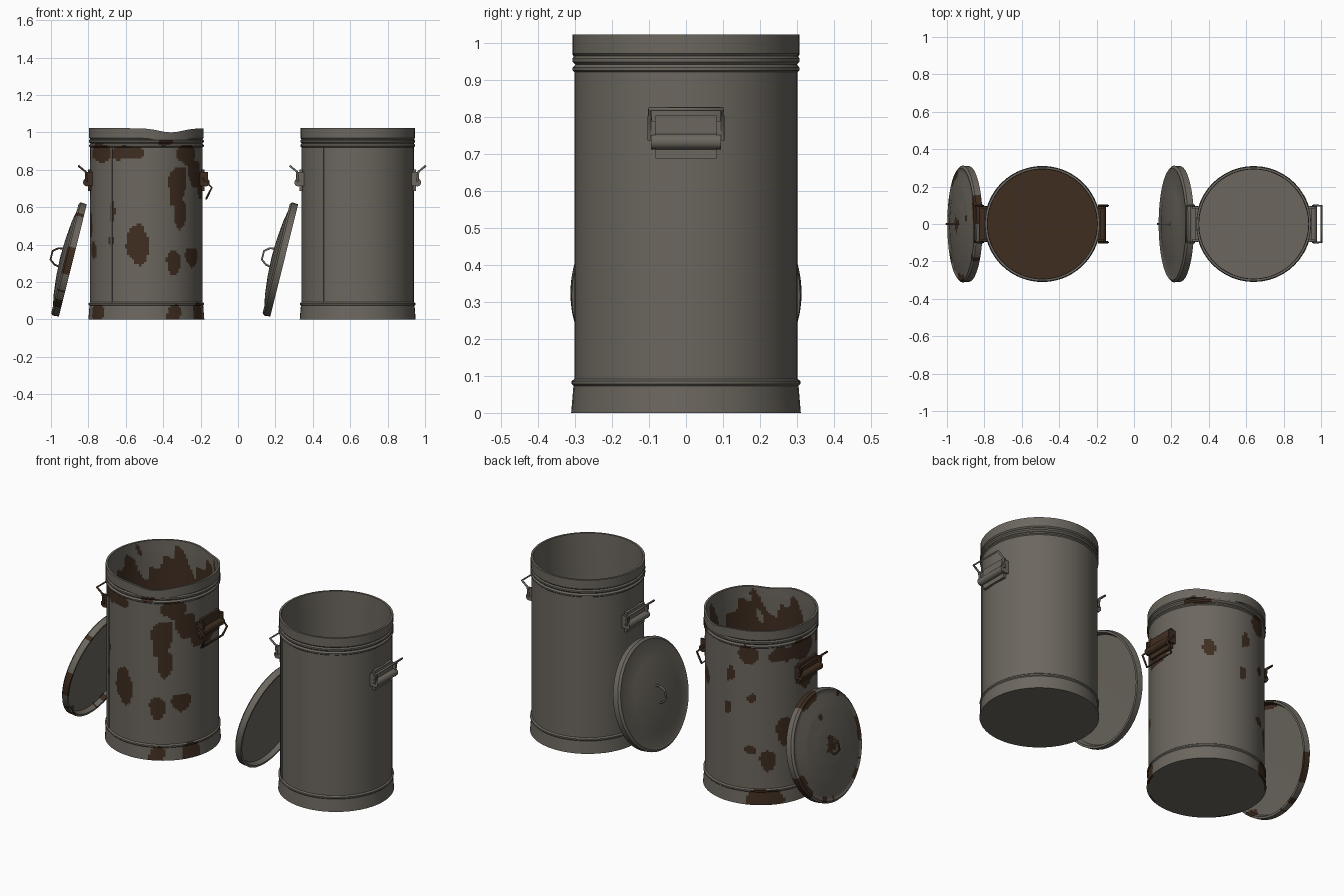
import bpy, bmesh, math
from mathutils import Matrix, Vector

cube = bpy.data.objects.get("Cube")
if cube:
    bpy.data.objects.remove(cube)


def material(name, rgb):
    m = bpy.data.materials.new(name)
    m.use_nodes = True
    m.diffuse_color = (*rgb, 1)
    bsdf = next(n for n in m.node_tree.nodes if n.type == 'BSDF_PRINCIPLED')
    bsdf.inputs["Base Color"].default_value = (*rgb, 1)
    return m


STEEL = material("weathered steel", (0.15, 0.136, 0.114))
RUST = material("dark rust", (0.05, 0.027, 0.015))


def finish(name, bm, mats, matrix, angle=35):
    bmesh.ops.recalc_face_normals(bm, faces=bm.faces)
    me = bpy.data.meshes.new(name)
    bm.to_mesh(me)
    bm.free()
    for m in mats:
        me.materials.append(m)
    ob = bpy.data.objects.new(name, me)
    bpy.context.collection.objects.link(ob)
    ob.matrix_world = matrix
    bpy.ops.object.select_all(action='DESELECT')
    ob.select_set(True)
    bpy.context.view_layer.objects.active = ob
    bpy.ops.object.shade_smooth_by_angle(angle=math.radians(angle))
    return ob


def lathe(name, profile, matrix, sides=48, step=1.0, rule=None, bend=None):
    """Spin a profile of (radius, height) pairs, splitting long spans by step."""
    pts = [profile[0]]
    for (r0, z0), (r1, z1) in zip(profile, profile[1:]):
        n = max(1, math.ceil(math.hypot(r1 - r0, z1 - z0) / step))
        pts += [(r0 + (r1 - r0) * i / n, z0 + (z1 - z0) * i / n) for i in range(1, n + 1)]
    bm = bmesh.new()
    rings = []
    for r, z in pts:
        angles = [math.tau * i / sides for i in range(sides)]
        rings.append([bm.verts.new((r * math.cos(a), r * math.sin(a), z)) for a in angles])
    for lo, hi in zip(rings, rings[1:]):
        for i in range(sides):
            j = (i + 1) % sides
            bm.faces.new((lo[i], lo[j], hi[j], hi[i]))
    bmesh.ops.remove_doubles(bm, verts=bm.verts, dist=1e-5)
    if rule:
        for f in bm.faces:
            f.material_index = int(rule(f.calc_center_median()))
    if bend:
        for v in bm.verts:
            v.co.z += bend(v.co)
    return finish(name, bm, [STEEL, RUST], matrix)


def wire(name, points, radius, mat, matrix):
    """Bent rod through the points."""
    cu = bpy.data.curves.new(name, 'CURVE')
    cu.dimensions = '3D'
    cu.bevel_depth = radius
    cu.bevel_resolution = 1
    cu.use_fill_caps = True
    sp = cu.splines.new('POLY')
    sp.points.add(len(points) - 1)
    for p, co in zip(sp.points, points):
        p.co = (*co, 1)
    cu.materials.append(mat)
    ob = bpy.data.objects.new(name, cu)
    bpy.context.collection.objects.link(ob)
    ob.matrix_world = matrix
    bpy.ops.object.select_all(action='DESELECT')
    ob.select_set(True)
    bpy.context.view_layer.objects.active = ob
    bpy.ops.object.convert(target='MESH')


def box(name, center, size, mat, matrix):
    bm = bmesh.new()
    bmesh.ops.create_cube(bm, size=1, matrix=Matrix.Translation(center) @ Matrix.Diagonal((*size, 1)))
    finish(name, bm, [mat], matrix)


# Rust patches on the shell: degrees round from the front, height, half width, half height
PATCHES = [
    (-55, .89, 20, .045), (-25, .89, 20, .04), (-37, .57, 3, .05), (-8, .41, 12, .1),
    (-39, .42, 4, .03), (-70, .37, 7, .04), (35, .72, 12, .12), (38, .57, 8, .08),
    (45, .88, 14, .05), (60, .78, 12, .07), (28, .30, 8, .07), (56, .34, 11, .055),
    (30, .03, 9, .06), (-60, .03, 12, .05), (85, .72, 20, .08), (65, .03, 10, .06),
    (143, .67, 7, .06), (179, .55, 4, .035), (183, .75, 6, .05), (202, .88, 10, .05),
    (205, .62, 5, .03), (205, .32, 6, .03), (222, .26, 9, .07), (244, .42, 12, .08),
    (235, .87, 14, .05), (265, .88, 20, .06), (268, .72, 16, .07), (222, .03, 22, .06),
    (130, .95, 14, .03), (20, .95, 10, .025), (280, .5, 6, .06)]


def shell_rust(c):
    r = math.hypot(c.x, c.y)
    a = math.degrees(math.atan2(c.x, -c.y))
    wave = math.sin(a * .12 + 9 * c.z) + math.sin(a * .31 - 31 * c.z) * .6
    if r < .2965 and c.z > .015:              # inside, bare only near the rim
        return c.z < .9 + .07 * wave
    if c.z < .015 and r < .3:
        return False
    for pa, pz, wa, wz in PATCHES:
        da = (a - pa + 180) % 360 - 180
        if (da / wa) ** 2 + ((c.z - pz) / wz) ** 2 < 1 + .3 * wave:
            return True
    return False


def lid_rust(c):
    r = math.hypot(c.x, c.y)
    a = math.atan2(c.y, c.x)
    wave = math.sin(3 * a + 1) + math.sin(7 * a) + .5 * math.sin(17 * a)
    if c.z > .05 and r < .04 + .008 * wave:
        return True
    if c.z > .04 and math.hypot(c.x - .17, c.y - .03) < .018:
        return True
    return r > .285 - .012 * wave and wave > .55


def rim_dent(co):
    return -.022 * math.exp(-((co.x - .13) / .09) ** 2) if co.z > .965 else 0


SHELL = [(0, 0), (.31, 0), (.304, .073), (.309, .078), (.309, .086), (.301, .092),
         (.301, .92), (.307, .925), (.307, .932), (.299, .94), (.307, .948), (.307, .957),
         (.3, .963), (.306, .97), (.306, 1.022), (.294, 1.022), (.292, .95), (.292, .02), (0, .02)]
LID = [(0, .03), (.288, .026), (.297, 0), (.309, 0), (.312, .034), (.3, .044), (.285, .04),
       (.2, .056), (.1, .066), (0, .07)]


def handle(prefix, matrix, drop, mat):
    """Bracket and swinging grip on the +x side of the can's frame."""
    box(prefix + "_plate", (.304, 0, .745), (.016, .165, .115), mat, matrix)
    turn = Matrix.Translation((.318, 0, .732)) @ Matrix.Rotation(math.pi / 2, 4, 'X')
    bm = bmesh.new()
    bmesh.ops.create_cone(bm, cap_ends=True, segments=12, radius1=.021, radius2=.021,
                          depth=.19, matrix=turn)
    finish(prefix + "_roll", bm, [mat], matrix)
    for s in (-1, 1):
        box(prefix + "_ear", (.308, s * .088, .75), (.042, .012, .075), mat, matrix)
    half = [(r, .098, z) for r, z in drop]
    path = half + [(r, -y, z) for r, y, z in reversed(half)]
    wire(prefix + "_grip", path, .006, mat, matrix)


RAISED = [(.318, .735), (.325, .79), (.362, .82)]
HANGING = [(.30, .755), (.35, .705), (.32, .645)]
TILT = math.radians(14)

for name, x, worn in (("rusty", -.49, True), ("plain", .64, False)):
    place = Matrix.Translation((x, 0, 0))
    fine = dict(sides=144, step=.012) if worn else dict(sides=48)

    # Open can with base band, beads and rim
    lathe(name + "_can", SHELL, place, rule=shell_rust if worn else None,
          bend=rim_dent if worn else None, **fine)

    # Upright seam in the sheet
    seam = place @ Matrix.Rotation(math.radians(-38), 4, 'Z')
    box(name + "_seam", (0, -.301, .505), (.01, .005, .83), STEEL, seam)

    # Side handles
    mat = RUST if worn else STEEL
    handle(name + "_left_handle", place, HANGING if worn else RAISED, mat)
    handle(name + "_right_handle", place @ Matrix.Rotation(math.pi, 4, 'Z'), RAISED, mat)

    # Lid leaning against the can
    s, c = math.sin(TILT), math.cos(TILT)
    lean = Matrix(((s, 0, -c, x - .393), (0, 1, 0, 0), (c, 0, s, .315), (0, 0, 0, 1)))
    lathe(name + "_lid", LID, lean, rule=lid_rust if worn else None, **fine)
    arc = [(-.05, 0, .066), (-.045, 0, .09), (-.024, 0, .117), (.024, 0, .117),
           (.045, 0, .09), (.05, 0, .066)]
    wire(name + "_lid_handle", arc, .006, mat, lean)
